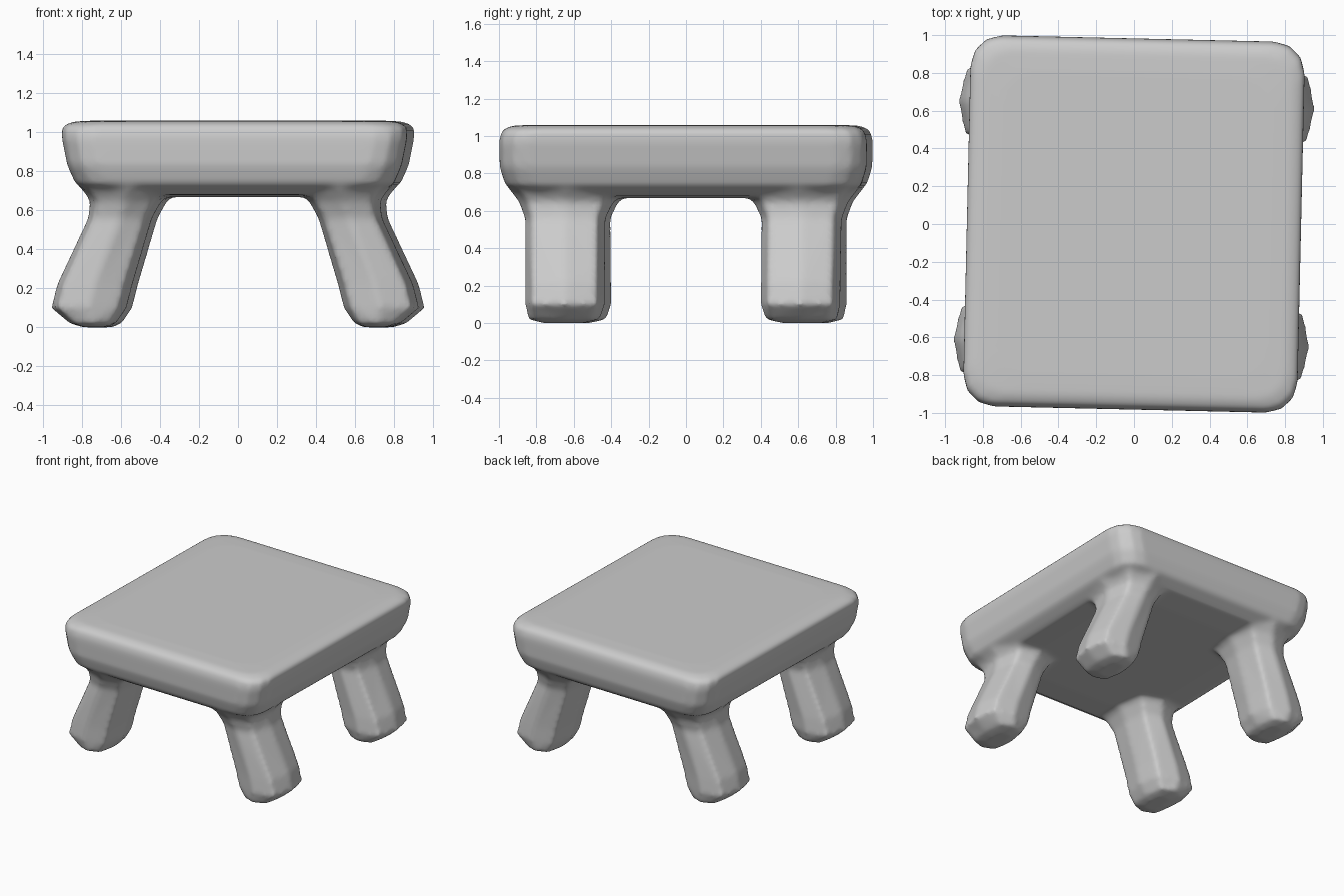
import bpy, bmesh, math

if "Cube" in bpy.data.objects:
    bpy.data.objects.remove(bpy.data.objects["Cube"])


def loft(bm, rings):
    """Skin a closed tube through rings of points and cap both ends."""
    loops = [[bm.verts.new(p) for p in ring] for ring in rings]
    n = len(loops[0])
    for a, b in zip(loops, loops[1:]):
        for i in range(n):
            j = (i + 1) % n
            bm.faces.new((a[i], a[j], b[j], b[i]))
    bm.faces.new(loops[0])
    bm.faces.new(loops[-1])


def rounded_rect(hx, hy, z, r=0.16, steps=3):
    pts = []
    for k, (sx, sy) in enumerate(((1, 1), (-1, 1), (-1, -1), (1, -1))):
        for i in range(steps + 1):
            a = math.radians(90 * k + 90 * i / steps)
            pts.append((sx * (hx - r) + r * math.cos(a),
                        sy * (hy - r) + r * math.sin(a), z))
    return pts


def octagon(x0, x1, y0, y1, z, sx, sy):
    unit = ((1, 0), (.8, .8), (0, 1), (-.8, .8), (-1, 0), (-.8, -.8), (0, -1), (.8, -.8))
    cx, cy, hx, hy = (x0 + x1) / 2, (y0 + y1) / 2, (x1 - x0) / 2, (y1 - y0) / 2
    return [(sx * (cx + u * hx), sy * (cy + v * hy), z) for u, v in unit]


bm = bmesh.new()

# Seat: thick slab, narrowing towards the underside (half x, half y, z)
seat = ((.56, .66, .668), (.73, .86, .68), (.815, .95, .735), (.857, .98, .83),
        (.885, .983, .97), (.885, .97, 1.03), (.83, .92, 1.055), (.72, .80, 1.06))
loft(bm, [rounded_rect(*s) for s in seat])

# Legs: splayed outwards, flaring into the seat (inner x, outer x, inner y, outer y, z)
leg = ((.66, .78, .53, .75, 0), (.61, .85, .44, .83, .02), (.555, .945, .415, .845, .10),
       (.525, .915, .415, .845, .22), (.425, .755, .415, .85, .56),
       (.375, .745, .37, .885, .65), (.30, .79, .31, .93, .71), (.30, .78, .31, .92, .78))
for sx in (-1, 1):
    for sy in (-1, 1):
        loft(bm, [octagon(*s, sx, sy) for s in leg])

bmesh.ops.recalc_face_normals(bm, faces=bm.faces)
mesh = bpy.data.meshes.new("stool")
bm.to_mesh(mesh)
bm.free()
stool = bpy.data.objects.new("stool", mesh)
bpy.context.collection.objects.link(stool)
stool.rotation_euler.z = math.radians(-1.3)

# Fuse seat and legs into one soft skin
fuse = stool.modifiers.new("fuse", 'REMESH')
fuse.mode = 'VOXEL'
fuse.voxel_size = 0.02
fuse.use_smooth_shade = True
soften = stool.modifiers.new("soften", 'SMOOTH')
soften.factor = 0.5
soften.iterations = 5
